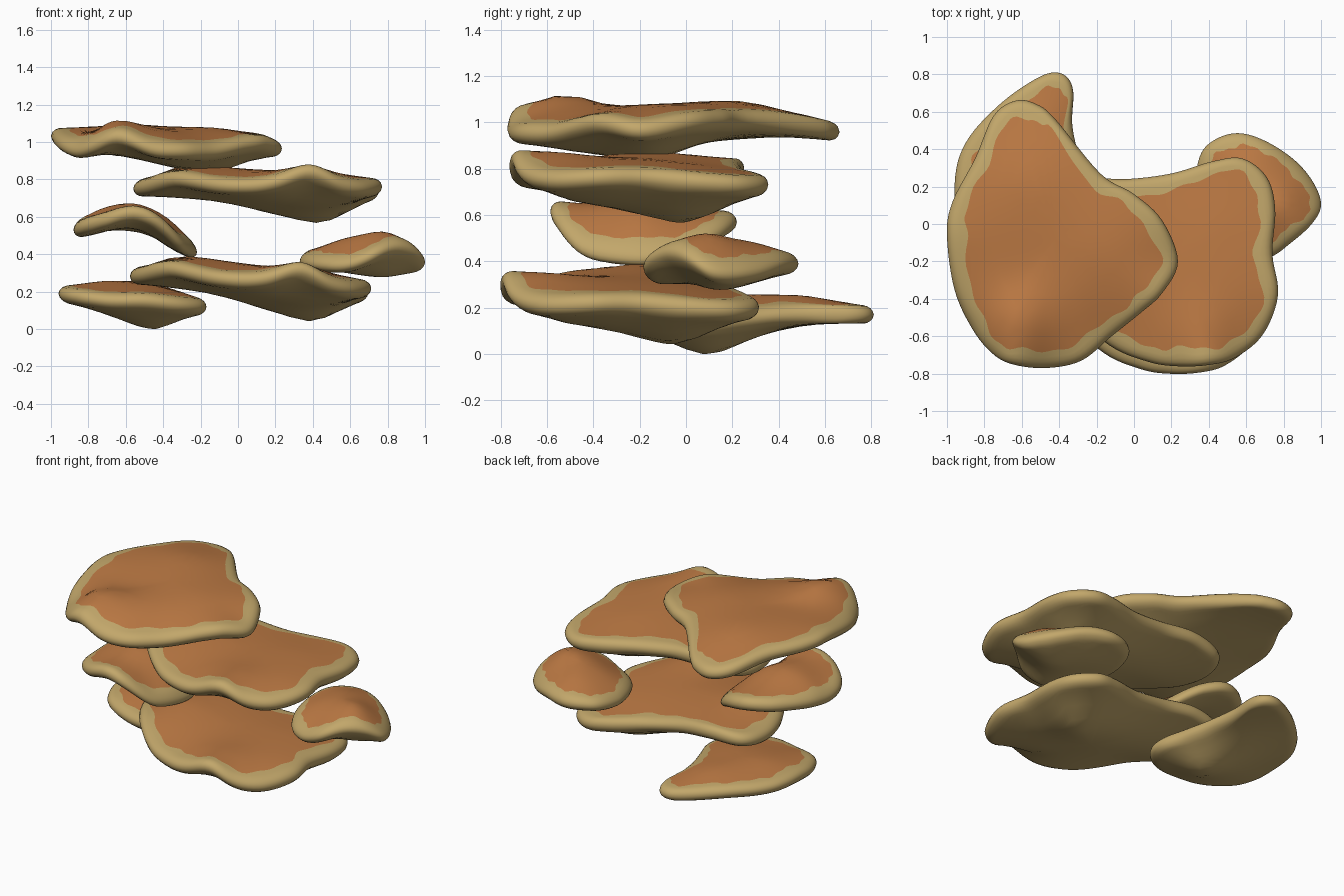
import bpy, bmesh, math, random
from mathutils import Vector

if "Cube" in bpy.data.objects:
    bpy.data.objects.remove(bpy.data.objects["Cube"])

def material(name, rgb):
    m = bpy.data.materials.new(name)
    m.diffuse_color = (*rgb, 1)
    m.use_nodes = True
    m.node_tree.nodes["Principled BSDF"].inputs["Base Color"].default_value = m.diffuse_color
    return m

TAN = material("tan_rim", (0.54, 0.385, 0.145))
ORANGE = material("orange_top", (0.51, 0.195, 0.058))

def closed_spline(pts, steps):
    """Smooth closed curve through the points."""
    out, n = [], len(pts)
    for i in range(n):
        a, b, c, d = (Vector(pts[(i + k) % n]) for k in (-1, 0, 1, 2))
        for s in range(steps):
            t = s / steps
            out.append(0.5 * (2 * b + (c - a) * t + (2 * a - 5 * b + 4 * c - d) * t * t
                              + (3 * b - a - 3 * c + d) * t ** 3))
    return out

def solve(A, B):
    """Gauss elimination with several right-hand sides."""
    n = len(A)
    M = [list(A[i]) + list(B[i]) for i in range(n)]
    for c in range(n):
        p = max(range(c, n), key=lambda r: abs(M[r][c]))
        M[c], M[p] = M[p], M[c]
        pv = M[c][c]
        M[c] = [v / pv for v in M[c]]
        for r in range(n):
            if r != c and M[r][c]:
                k = M[r][c]
                M[r] = [a - k * b for a, b in zip(M[r], M[c])]
    return [row[n:] for row in M]

def surface(ctrl):
    """Smooth top and bottom heights through (x, y, top, bottom) points."""
    phi = lambda x, y, c: math.sqrt((x - c[0]) ** 2 + (y - c[1]) ** 2 + 0.008)
    n = len(ctrl)
    A = [[phi(p[0], p[1], c) for c in ctrl] + [1, p[0], p[1]] for p in ctrl]
    A += [[1] * n + [0] * 3, [c[0] for c in ctrl] + [0] * 3, [c[1] for c in ctrl] + [0] * 3]
    W = solve(A, [[c[2], c[3]] for c in ctrl] + [[0, 0]] * 3)

    def heights(x, y):
        row = [phi(x, y, c) for c in ctrl] + [1, x, y]
        return (sum(a * w[0] for a, w in zip(row, W)), sum(a * w[1] for a, w in zip(row, W)))
    return heights

def shelf(name, rim, inner, centre, thick=0.04, border=0.09, move=(0, 0, 0), scale=(1, 1), seed=1):
    """Bracket cap: rim = (x, y, z) edge points, inner = (x, y, top, bottom) heights."""
    rng = random.Random(seed)
    edge = closed_spline(rim, 6)
    heights = surface([(x, y, z + thick, z - thick) for x, y, z in rim] + inner)
    cen = Vector(centre)
    n = len(edge)
    ph = [rng.uniform(0, 6.28) for _ in range(3)]
    bm = bmesh.new()

    def place(x, y, z):
        return bm.verts.new((x * scale[0] + move[0], y * scale[1] + move[1], z + move[2]))

    # border width narrows where the top is steep
    widths = []
    for i, p in enumerate(edge):
        v = (Vector((p.x, p.y)) - cen).normalized() * 0.1
        slope = (heights(p.x - v.x, p.y - v.y)[0] - heights(p.x, p.y)[0]) / 0.1
        a = 2 * math.pi * i / n
        widths.append(border / math.sqrt(1 + slope ** 2)
                      * (1 + .12 * math.sin(4 * a + ph[0]) + .11 * math.sin(9 * a + ph[1])
                         + .09 * math.sin(19 * a + ph[2])))

    fracs = [0, 0.07, 0.2, 0.4, 0.65, 1]        # rounded rim rings, then inner rings
    inside = [0.17, 0.34, 0.5, 0.67, 0.84]
    top, bot = [], []
    for j in range(len(fracs) + len(inside)):
        tr, br = [], []
        for i, p in enumerate(edge):
            v = Vector((p.x, p.y)) - cen
            r, w = v.length, widths[i]
            d = w * fracs[j] if j < 6 else w + (r - w) * inside[j - 6]
            q = cen + v * (1 - d / r)
            t, b = heights(q.x, q.y)
            m, s = (t + b) / 2, math.sqrt(max(0, 1 - (1 - min(d / 0.05, 1)) ** 2))
            tr.append(place(q.x, q.y, m + (t - m) * s))
            br.append(tr[-1] if j == 0 else place(q.x, q.y, m + (b - m) * s))
        top.append(tr)
        bot.append(br)
    t, b = heights(*centre)
    ct, cb = place(*centre, t), place(*centre, b)
    # orange inside the wavy border, tan on rim and underside
    for i in range(n):
        k = (i + 1) % n
        for j in range(len(top) - 1):
            f = bm.faces.new((top[j][i], top[j][k], top[j + 1][k], top[j + 1][i]))
            f.material_index = 1 if j >= 5 else 0
            bm.faces.new((bot[j][k], bot[j][i], bot[j + 1][i], bot[j + 1][k]))
        bm.faces.new((top[-1][i], top[-1][k], ct)).material_index = 1
        bm.faces.new((bot[-1][k], bot[-1][i], cb))
    bmesh.ops.recalc_face_normals(bm, faces=bm.faces)
    for f in bm.faces:
        f.smooth = True
    me = bpy.data.meshes.new(name)
    bm.to_mesh(me)
    bm.free()
    me.materials.append(TAN)
    me.materials.append(ORANGE)
    ob = bpy.data.objects.new(name, me)
    bpy.context.collection.objects.link(ob)
    return ob

# highest shelf
shelf("top_shelf",
      [(.235, -.2, .965), (.15, .02, 1.0), (0, .16, 1.01), (-.18, .27, 1.01), (-.42, .56, .98),
       (-.52, .64, .965), (-.63, .66, .96), (-.75, .58, .98), (-.85, .35, 1.02), (-.97, .12, 1.03),
       (-1, -.06, 1.03), (-.96, -.35, .985), (-.865, -.56, .95), (-.76, -.69, .985), (-.65, -.75, 1.025),
       (-.47, -.77, .965), (-.28, -.73, .95), (-.12, -.6, .95), (.03, -.48, .98), (.15, -.37, .995)],
      [(-.6, -.3, 1.07, .92), (-.12, -.15, 1.075, .84), (-.55, .25, 1.09, .93),
       (-.66, -.53, 1.115, .94), (-.3, -.45, 1.05, .87)], (-.42, -.08), seed=1)

# the two broad shelves share one shape
broad_rim = [(.77, -.38, .76), (.74, -.16, .76), (.755, .08, .74), (.71, .25, .73), (.58, .35, .73),
             (.42, .335, .74), (.2, .27, .76), (-.05, .24, .79), (-.3, .25, .80), (-.5, .2, .77),
             (-.56, .03, .75), (-.51, -.2, .76), (-.35, -.45, .80), (-.13, -.65, .77),
             (.07, -.735, .765), (.22, -.76, .79), (.39, -.755, .84), (.54, -.715, .78), (.69, -.59, .75)]
broad_inner = [(.45, 0, .82, .57), (.2, -.4, .85, .66), (-.3, -.15, .87, .70),
               (.12, 0, .84, .64), (.4, -.55, .87, .68)]
shelf("upper_broad_shelf", broad_rim, broad_inner, (.18, -.2), seed=2)
low = shelf("lower_broad_shelf", broad_rim, broad_inner, (.18, -.2),
            move=(-.035, -.04, -.47), scale=(.97, 1), seed=3)
for v in low.data.vertices:      # lower shelf leans down to the right
    v.co.z -= 0.065 * (v.co.x + .55) / 1.1

# drooping shelf on the left
shelf("left_middle_shelf",
      [(-.22, -.2, .41), (-.26, 0, .44), (-.38, .15, .52), (-.55, .22, .57), (-.72, .14, .57),
       (-.84, -.05, .55), (-.88, -.25, .53), (-.845, -.42, .545), (-.71, -.55, .585), (-.56, -.585, .62),
       (-.42, -.565, .57), (-.29, -.45, .45)],
      [(-.55, -.2, .67, .54), (-.36, -.2, .58, .43), (-.75, -.2, .635, .51)],
      (-.56, -.18), thick=.042, border=.068, seed=4)

# small shelf on the right
shelf("right_small_shelf",
      [(.33, .22, .36), (.36, .38, .38), (.45, .46, .39), (.57, .485, .39), (.71, .44, .39),
       (.86, .34, .36), (.96, .22, .345), (1.0, .1, .36), (.95, 0, .415), (.84, -.1, .435),
       (.72, -.18, .39), (.59, -.165, .345), (.46, -.09, .34), (.37, .05, .35)],
      [(.6, .3, .48, .31), (.8, .1, .515, .285), (.5, .1, .45, .31)],
      (.65, .15), thick=.038, border=.068, seed=5)

# lowest shelf at the back left
shelf("bottom_shelf",
      [(-.17, .03, .12), (-.23, .19, .14), (-.29, .35, .16), (-.33, .53, .17), (-.325, .71, .17),
       (-.37, .795, .17), (-.46, .805, .17), (-.6, .73, .18), (-.74, .62, .19), (-.87, .48, .19),
       (-.94, .34, .19), (-.96, .17, .19), (-.94, .01, .18), (-.86, -.12, .17), (-.68, -.2, .15),
       (-.5, -.23, .15), (-.32, -.19, .13), (-.2, -.09, .12)],
      [(-.45, .1, .23, 0), (-.72, .2, .255, .09), (-.5, .5, .25, .12)],
      (-.58, .25), thick=.038, border=.08, seed=6)
